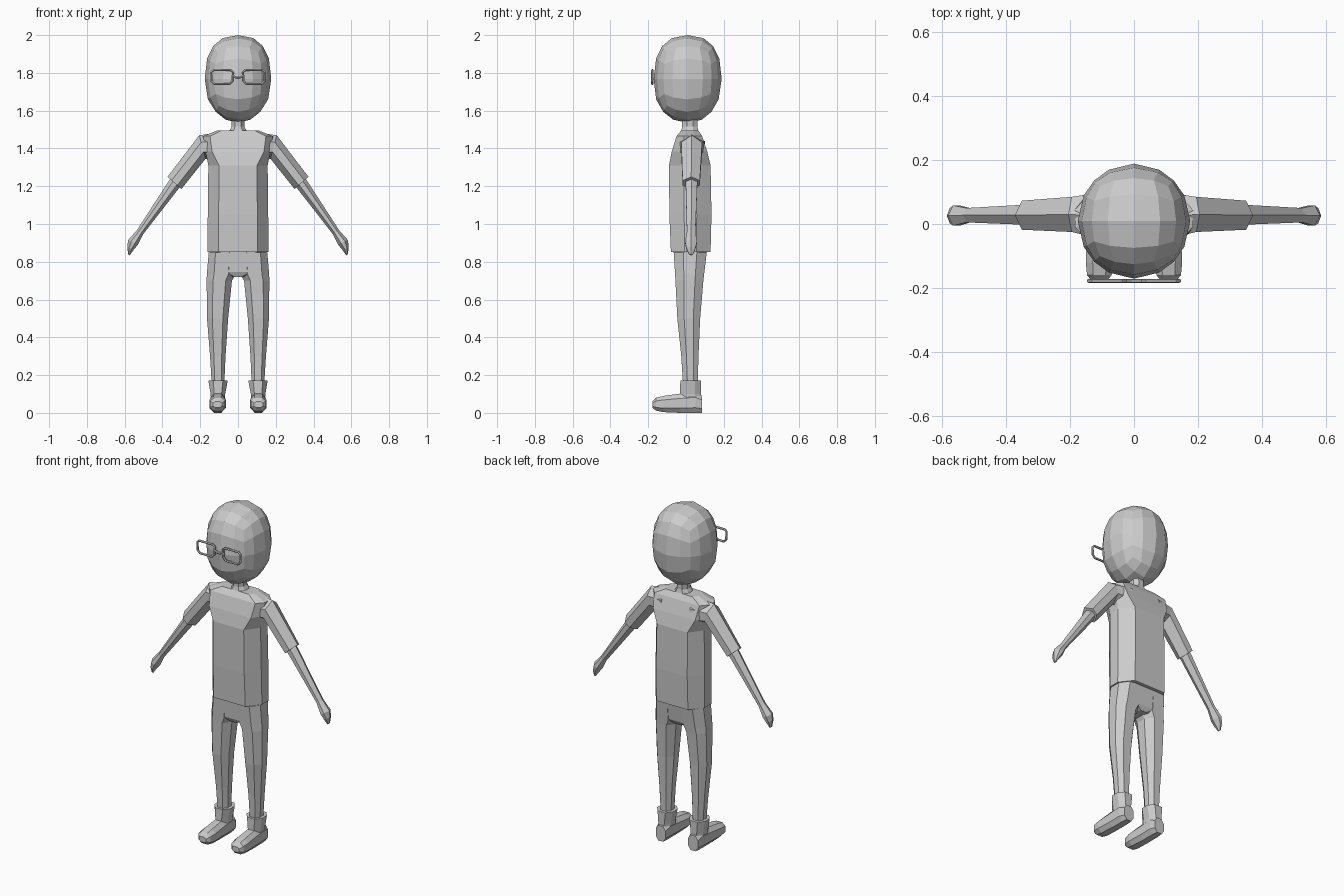
import bpy, bmesh, math
from mathutils import Vector

grey = bpy.data.materials.new("plain grey")
grey.diffuse_color = (0.6, 0.6, 0.6, 1)


def finish(name, bm, mirror=False):
    bmesh.ops.remove_doubles(bm, verts=bm.verts, dist=0.0005)
    bmesh.ops.recalc_face_normals(bm, faces=bm.faces)
    me = bpy.data.meshes.new(name)
    bm.to_mesh(me)
    bm.free()
    me.materials.append(grey)
    ob = bpy.data.objects.new(name, me)
    bpy.context.collection.objects.link(ob)
    if mirror:
        m = ob.modifiers.new("mirror", 'MIRROR')
        m.use_mirror_merge = False
    return ob


def ring(o, u, v, ku, kv):
    """Chamfered rectangle with corner o, sides u and v."""
    o, u, v = Vector(o), Vector(u), Vector(v)
    st = [(ku, 0), (1 - ku, 0), (1, kv), (1, 1 - kv),
          (1 - ku, 1), (ku, 1), (0, 1 - kv), (0, kv)]
    return [o + u * s + v * t for s, t in st]


def span(ax, az, bx, bz, y0, y1, ku=0.25, kv=0.3):
    """Ring from point a to point b seen from the front, y0 to y1 deep."""
    return ring((ax, y0, az), (bx - ax, 0, bz - az), (0, y1 - y0, 0), ku, kv)


def level(z, x0, x1, y0, y1, ku=0.25, kv=0.3):
    return span(x0, z, x1, z, y0, y1, ku, kv)


def loft(name, rings, mirror=False):
    bm = bmesh.new()
    vs = [[bm.verts.new(p) for p in r] for r in rings]
    n = len(vs[0])
    for a, b in zip(vs, vs[1:]):
        for i in range(n):
            j = (i + 1) % n
            bm.faces.new((a[i], a[j], b[j], b[i]))
    bm.faces.new(vs[0][::-1])
    bm.faces.new(vs[-1])
    return finish(name, bm, mirror)


# Head: faceted rounded cube, fuller than a sphere and tapered to the chin
bm = bmesh.new()
bmesh.ops.create_cube(bm, size=2)
bmesh.ops.subdivide_edges(bm, edges=bm.edges, cuts=3, use_grid_fill=True)
for v in bm.verts:
    p = v.co.normalized()
    e = 2.4
    p /= (math.hypot(p.x, p.y) ** e + abs(p.z) ** e) ** (1 / e)
    low = max(0, -p.z)
    v.co = (0.176 * p.x * (1 - 0.25 * low ** 3),
            0.009 + 0.18 * p.y * (1 - 0.12 * low ** 3) - 0.015 * low ** 2 * (1 - low),
            1.768 + 0.232 * p.z)
finish("head", bm)

# Neck
loft("neck", [level(1.46, -0.065, 0.065, -0.035, 0.075),
              level(1.495, -0.045, 0.045, -0.025, 0.065),
              level(1.515, -0.033, 0.033, -0.02, 0.06),
              level(1.56, -0.035, 0.035, -0.02, 0.06)])

# Shirt body
loft("shirt", [level(0.852, -0.162, 0.162, -0.08, 0.13, 0.18, 0.35),
               level(1.05, -0.16, 0.16, -0.088, 0.135, 0.18, 0.35),
               level(1.31, -0.157, 0.157, -0.09, 0.13, 0.18, 0.35),
               level(1.385, -0.172, 0.172, -0.075, 0.112, 0.1, 0.3),
               level(1.465, -0.185, 0.185, -0.05, 0.085, 0.1, 0.3),
               level(1.495, -0.11, 0.11, -0.025, 0.065, 0.1, 0.3)])

# Sleeves
loft("sleeve", [span(0.09, 1.485, 0.10, 1.33, -0.05, 0.10, 0.3, 0.5),
                span(0.205, 1.47, 0.172, 1.345, -0.025, 0.085, 0.3, 0.5),
                span(0.373, 1.25, 0.30, 1.185, -0.018, 0.073, 0.3, 0.5)], True)

# Arms with mitten hands
loft("arm", [span(0.34, 1.26, 0.285, 1.215, -0.002, 0.06, 0.3, 0.5),
             span(0.365, 1.23, 0.312, 1.19, -0.002, 0.06, 0.3, 0.5),
             span(0.535, 0.968, 0.503, 0.945, 0.005, 0.05, 0.3, 0.5),
             span(0.582, 0.915, 0.53, 0.89, -0.005, 0.058, 0.3, 0.5),
             span(0.586, 0.88, 0.555, 0.86, 0.002, 0.05, 0.3, 0.5),
             span(0.582, 0.84, 0.573, 0.834, 0.018, 0.036, 0.3, 0.5)], True)

# Trousers: hips and legs
loft("hips", [level(0.72, -0.035, 0.035, -0.045, 0.08),
              level(0.745, -0.13, 0.13, -0.058, 0.095),
              level(0.865, -0.153, 0.153, -0.066, 0.112, 0.18)])
loft("leg", [level(0.14, 0.073, 0.138, -0.015, 0.062),
             level(0.30, 0.066, 0.148, -0.025, 0.066),
             level(0.50, 0.052, 0.164, -0.046, 0.075),
             level(0.70, 0.032, 0.166, -0.056, 0.092),
             level(0.735, 0.012, 0.165, -0.058, 0.096),
             level(0.85, 0.01, 0.155, -0.065, 0.11)], True)

# Shoes: ankle cuff and foot
loft("shoe_cuff", [level(0.05, 0.07, 0.142, -0.03, 0.082),
                   level(0.10, 0.068, 0.145, -0.032, 0.08),
                   level(0.172, 0.054, 0.157, -0.03, 0.08)], True)


def slice_y(y, x0, x1, z0, z1):
    return ring((x0, y, z0), (x1 - x0, 0, 0), (0, 0, z1 - z0), 0.25, 0.25)


loft("shoe_foot", [slice_y(0.086, 0.075, 0.138, 0.0, 0.09),
                   slice_y(0.05, 0.068, 0.146, 0.0, 0.11),
                   slice_y(-0.03, 0.068, 0.147, 0.0, 0.102),
                   slice_y(-0.12, 0.064, 0.151, 0.004, 0.09),
                   slice_y(-0.16, 0.070, 0.147, 0.012, 0.08),
                   slice_y(-0.178, 0.085, 0.132, 0.028, 0.06)], True)


# Spectacles: two chamfered rims and a bridge
def wire(name, pts, closed):
    cu = bpy.data.curves.new(name, 'CURVE')
    cu.dimensions = '3D'
    cu.bevel_depth = 0.0065
    cu.bevel_resolution = 1
    cu.use_fill_caps = True
    sp = cu.splines.new('POLY')
    sp.points.add(len(pts) - 1)
    for q, (x, z) in zip(sp.points, pts):
        q.co = (x, -0.178, z, 1)
    sp.use_cyclic_u = closed
    sp.use_smooth = False
    cu.materials.append(grey)
    ob = bpy.data.objects.new(name, cu)
    bpy.context.collection.objects.link(ob)


rim = [(0.045, 1.741), (0.125, 1.741), (0.140, 1.756), (0.142, 1.803),
       (0.130, 1.814), (0.040, 1.814), (0.027, 1.803), (0.030, 1.758)]
for side, label in ((1, "left"), (-1, "right")):
    wire("spectacle_rim_" + label, [(side * x, z) for x, z in rim], True)
wire("spectacle_bridge", [(-0.028, 1.785), (-0.01, 1.775), (0.01, 1.775), (0.028, 1.785)], False)
